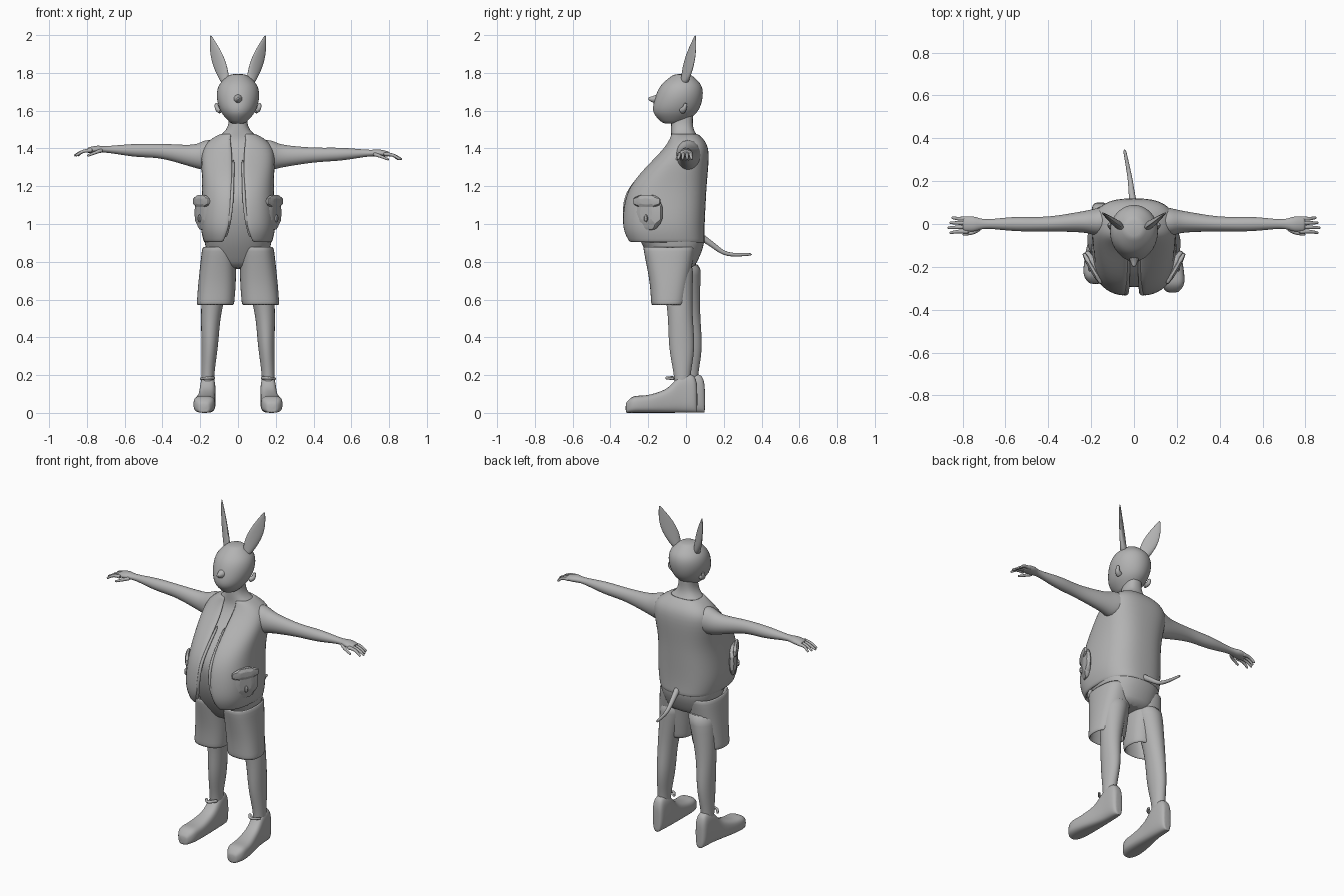
import bpy, bmesh, math
from mathutils import Vector

cube = bpy.data.objects.get("Cube")
if cube:
    bpy.data.objects.remove(cube)

clay = bpy.data.materials.new("clay_grey")
clay.use_nodes = True
clay.diffuse_color = (.45, .45, .45, 1)
clay.node_tree.nodes["Principled BSDF"].inputs["Base Color"].default_value = clay.diffuse_color
X, Y, Z = Vector((1, 0, 0)), Vector((0, 1, 0)), Vector((0, 0, 1))


def finish(name, bm, thickness=0):
    """Turn a bmesh into a smooth-shaded, subdivided object."""
    bmesh.ops.recalc_face_normals(bm, faces=bm.faces)
    mesh = bpy.data.meshes.new(name)
    bm.to_mesh(mesh)
    bm.free()
    mesh.materials.append(clay)
    part = bpy.data.objects.new(name, mesh)
    bpy.context.collection.objects.link(part)
    if thickness:
        shell = part.modifiers.new("thickness", 'SOLIDIFY')
        shell.thickness = thickness
    part.modifiers.new("smooth", 'SUBSURF').levels = 1
    bpy.ops.object.select_all(action='DESELECT')
    part.select_set(True)
    bpy.context.view_layer.objects.active = part
    bpy.ops.object.shade_smooth_by_angle(angle=math.radians(50))
    return part


def smooth_rows(rows, steps=3):
    """Fill in rows between the given ones along a smooth spline."""
    filled = []
    last = len(rows) - 1
    for i in range(last):
        before, start, end, after = rows[max(i - 1, 0)], rows[i], rows[i + 1], rows[min(i + 2, last)]
        for step in range(steps):
            t = step / steps
            row = []
            for p, q, r, s in zip(before, start, end, after):
                bend = p - 2.5 * q + 2 * r - s / 2
                twist = (3 * (q - r) + s - p) / 2
                row.append(q + t * (r - p) / 2 + t * t * bend + t ** 3 * twist)
            filled.append(row)
    return filled + [rows[last]]


def spow(value, power):
    return math.copysign(abs(value) ** (2 / power), value)


def loft(name, sections, power=2, count=20, gaps=None, thickness=0):
    """Skin (centre, side axis, depth axis) sections; gaps leave the front open."""
    bm = bmesh.new()
    rings = []
    for i, (centre, side_axis, depth_axis) in enumerate(sections):
        gap = gaps[i] if gaps else 0
        ring = []
        for k in range(count):
            angle = gap + 2 * (math.pi - gap) * k / (count - 1 if gaps else count)
            offset = side_axis * spow(math.sin(angle), power) - depth_axis * spow(math.cos(angle), power)
            ring.append(bm.verts.new(Vector(centre) + offset))
        rings.append(ring)
    for low, high in zip(rings, rings[1:]):
        for k in range(count - 1 if gaps else count):
            j = (k + 1) % count
            bm.faces.new((low[k], low[j], high[j], high[k]))
    if not thickness:
        bm.faces.new(rings[0])
        bm.faces.new(rings[-1])
    return finish(name, bm, thickness)


def upright(rows, side=1, shift=0):
    """Rows of (height, front, back, half width, centre x) as level sections."""
    return [((side * x, (front + back) / 2 + shift, z), X * width, Y * (back - front) / 2)
            for z, front, back, width, x in smooth_rows(rows)]


def tube(name, points, thick, thin):
    """Round tube along points, tapering evenly from thick to thin."""
    path = [Vector(p) for p in smooth_rows(points)]
    last = len(path) - 1
    sections = []
    for i, point in enumerate(path):
        along = (path[min(i + 1, last)] - path[max(i - 1, 0)]).normalized()
        across = along.cross(Z).normalized()
        radius = thick + (thin - thick) * i / last
        sections.append((point, across * radius, along.cross(across) * radius))
    return loft(name, sections, count=10)


def patch(name, side, size, height, out):
    """Rounded slab lying against the vest, facing outward and forward."""
    bm = bmesh.new()
    bmesh.ops.create_cube(bm, size=1)
    bmesh.ops.bevel(bm, geom=bm.edges[:], offset=.15, segments=2, affect='EDGES')
    bmesh.ops.scale(bm, vec=size, verts=bm.verts)
    part = finish(name, bm)
    part.location = (side * (.18 + out), -.2 - out / 2, height)
    part.rotation_euler.z = side * math.radians(60)


# Torso, neck and seat of the shorts
loft("torso", upright([
    (.76, -.15, .04, .13, 0), (.9, -.24, .1, .18, 0), (1.05, -.29, .08, .18, 0),
    (1.2, -.28, .09, .18, 0), (1.4, -.1, .1, .17, 0), (1.5, -.08, .04, .06, 0),
    (1.6, -.08, .04, .05, 0)]), power=2.4)

# Open vest, its front edges parting at the hem and the collar
vest = [(.9, -.31, .1, .18, 0), (1, -.34, .1, .2, 0), (1.2, -.3, .11, .19, 0),
        (1.4, -.12, .12, .19, 0), (1.48, -.08, .06, .09, 0)]
partings = [gap for gap, in smooth_rows([(.35,), (.15,), (.1,), (.1,), (.3,)])]
loft("vest", upright(vest), power=2.6, count=28, gaps=partings, thickness=.014)

# Head, nose and tail
loft("head", upright([
    (1.53, -.12, -.02, .035, 0), (1.59, -.175, .06, .09, 0), (1.67, -.165, .09, .114, 0),
    (1.74, -.13, .08, .1, 0), (1.795, -.06, .02, .04, 0)]))
tube("nose", [(0, -.13, 1.665), (0, -.17, 1.66), (0, -.2, 1.665)], .035, .006)
tube("tail", [(0, .07, .94), (-.01, .14, .89), (-.02, .22, .84), (-.045, .35, .84)], .02, .007)

for side, label in ((-1, "right"), (1, "left")):
    stride = -.02 * side

    def mirrored(*points):
        return [(side * x, y, z) for x, y, z in points]

    # Ear blade, turned outward and tapering to a tip
    across, through = Vector((side * .8, .6, 0)), Vector((-side * .6, .8, 0))
    root, tip = (Vector(p) for p in mirrored((.065, -.01, 1.74), (.145, .05, 2)))
    ear = []
    for k in range(11):
        t = k / 10
        width = .045 * math.sin(math.pi * (.15 + .83 * t))
        ear.append((root.lerp(tip, t), across * width, through * (.02 - .017 * t)))
    loft(label + "_ear", ear)
    tube(label + "_cheek_tuft", mirrored((.09, -.02, 1.6), (.11, -.01, 1.61), (.115, 0, 1.64)), .02, .008)

    # Arm with palm, the right one held slightly higher
    raised = .02 if side < 0 else 0
    arm = [(.1, .02, 1.37, .07, .07), (.17, .01, 1.365, .065, .08), (.24, .01, 1.36, .05, .06),
           (.4, 0, 1.365 + raised, .035, .04), (.55, 0, 1.37 + raised, .034, .034),
           (.69, 0, 1.375 + raised, .022, .018), (.75, 0, 1.375 + raised, .036, .02),
           (.8, 0, 1.37 + raised, .032, .013)]
    loft(label + "_arm", [((side * x, y, z), Y * depth, Z * height)
                          for x, y, z, depth, height in smooth_rows(arm)])

    # Fingers and thumb
    palm = 1.37 + raised
    for k in range(4):
        y, reach = .025 - .02 * k, .87 - .01 * abs(k - 2)
        tube(f"{label}_finger_{k + 1}", mirrored(
            (.77, y, palm), (.82, y, palm - .005), (reach, y * 1.2, palm - .03)), .012, .006)
    tube(label + "_thumb", mirrored(
        (.72, -.02, palm), (.75, -.04, palm - .01), (.8, -.05, palm - .03)), .012, .006)

    # Leg, with the calf running up behind the shorts
    loft(label + "_leg", upright([
        (.1, -.04, .045, .034, .16), (.2, -.045, .045, .035, .16), (.35, -.07, .065, .044, .15),
        (.55, -.08, .055, .056, .14), (.8, -.12, .06, .085, .1)], side, stride))

    # Shorts leg, hollow at the hem
    loft(label + "_shorts_leg", upright([
        (.57, -.175, .01, .1, .12), (.7, -.185, .03, .1, .11), (.88, -.22, .06, .09, .1)],
        side, stride / 2), power=2.5, thickness=.012)

    # Shoe from heel to toe, flat along the sole
    shoe = [(.08, .14, .02, .158), (.06, .2, .036, .16), (-.01, .2, .042, .16), (-.08, .13, .046, .165),
            (-.18, .095, .056, .175), (-.26, .088, .055, .18), (-.3, .05, .025, .18)]
    loft(label + "_shoe", [((side * x, y + stride, height / 2), X * width, Z * height / 2)
                           for y, height, width, x in smooth_rows(shoe)], power=3)

    # Ankle strap with a tied end
    tube(label + "_shoe_strap", mirrored(
        (.125, -.04 + stride, .185), (.16, -.085 + stride, .185), (.2, -.04 + stride, .18)), .01, .007)

    # Vest pocket with flap and toggle
    patch(label + "_pocket", side, (.175, .05, .19), 1.06, 0)
    patch(label + "_pocket_flap", side, (.17, .03, .07), 1.12, .014)
    patch(label + "_pocket_toggle", side, (.02, .02, .04), 1.03, .024)

    # Rolled front edge of the vest
    tube(label + "_vest_edge", mirrored(
        (.07, -.3, .93), (.04, -.325, 1.05), (.03, -.3, 1.18), (.025, -.16, 1.34)), .013, .007)
